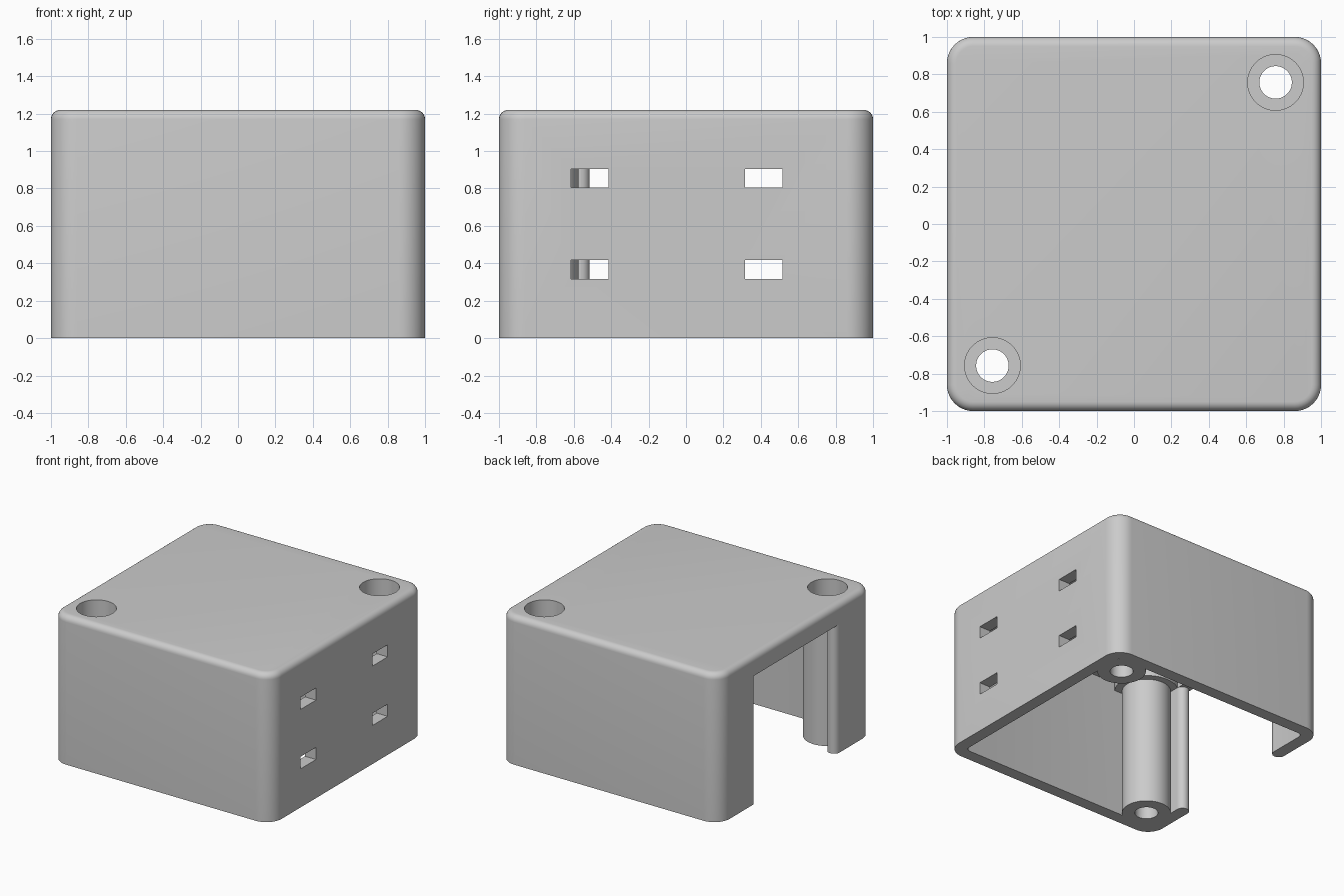
import bpy, bmesh, math

if "Cube" in bpy.data.objects:
    bpy.data.objects.remove(bpy.data.objects["Cube"])

W, CEIL, H = 0.9, 1.12, 1.22        # inner half width, ceiling, total height
SLOT_TOP = 1.055                    # top of the side opening
POSTS = [(0.757, 0.757), (-0.757, -0.757)]


def rounded_square(half, radius, steps):
    pts = []
    for i, (sx, sy) in enumerate([(1, 1), (-1, 1), (-1, -1), (1, -1)]):
        for k in range(steps + 1):
            a = math.pi / 2 * (i + k / steps)
            pts.append((sx * (half - radius) + radius * math.cos(a),
                        sy * (half - radius) + radius * math.sin(a)))
    return pts


def circle(center, radius, n=64):
    return [(center[0] + radius * math.cos(2 * math.pi * k / n),
             center[1] + radius * math.sin(2 * math.pi * k / n)) for k in range(n)]


def prism(name, pts, z0, z1, top_bevel=0):
    """Extrude a plan outline from z0 to z1, optionally rounding the top rim."""
    bm = bmesh.new()
    base = bm.faces.new([bm.verts.new((x, y, z0)) for x, y in pts])
    ext = bmesh.ops.extrude_face_region(bm, geom=[base])
    top = [g for g in ext["geom"] if isinstance(g, bmesh.types.BMVert)]
    bmesh.ops.translate(bm, verts=top, vec=(0, 0, z1 - z0))
    bmesh.ops.recalc_face_normals(bm, faces=bm.faces)
    if top_bevel:
        rim = [e for e in bm.edges if all(v.co.z > z1 - 1e-5 for v in e.verts)]
        bmesh.ops.bevel(bm, geom=rim, offset=top_bevel, segments=6,
                        profile=0.5, affect='EDGES')
    mesh = bpy.data.meshes.new(name)
    bm.to_mesh(mesh)
    bm.free()
    ob = bpy.data.objects.new(name, mesh)
    bpy.context.collection.objects.link(ob)
    return ob


def subtract(target, cutter):
    mod = target.modifiers.new("cut", 'BOOLEAN')
    mod.operation, mod.solver, mod.object = 'DIFFERENCE', 'EXACT', cutter
    bpy.context.view_layer.objects.active = target
    bpy.ops.object.modifier_apply(modifier=mod.name)
    bpy.data.objects.remove(cutter)


# Outer shell
shell = prism("enclosure_shell", rounded_square(1.0, 0.14, 10), 0, H, 0.05)

# Inner cavity, leaving the screw posts and their wider collars standing
cavity = prism("cavity", rounded_square(W, 0.04, 5), -0.1, CEIL)
for c in POSTS:
    subtract(cavity, prism("post", circle(c, 0.183), -0.2, 1.3))
    subtract(cavity, prism("collar", circle(c, 0.24), SLOT_TOP + 0.002, 1.3))
subtract(shell, cavity)

# Side opening on the left, with rounded wall ends
arc = [(-0.95 + 0.05 * math.cos(math.radians(a)), 0.565 - 0.05 * math.sin(math.radians(a)))
       for a in range(172, 0, -12)]
end = [(-1.1, arc[0][1])] + arc + [(-0.88, arc[-1][1])]
outline = end + [(x, -y) for x, y in reversed(end)]
subtract(shell, prism("side_opening", outline, -0.1, SLOT_TOP))

# Screw holes with counterbores
for c in POSTS:
    subtract(shell, prism("screw_hole", circle(c, 0.087, 48), -0.1, 1.4))
    subtract(shell, prism("counterbore", circle(c, 0.149), 1.06, 1.4))

# Four rectangular slots in the right wall
for y in (-0.515, 0.415):
    for z in (0.367, 0.855):
        box = [(0.8, y - 0.1), (1.1, y - 0.1), (1.1, y + 0.1), (0.8, y + 0.1)]
        subtract(shell, prism("wall_slot", box, z - 0.05, z + 0.05))

# Material and shading
grey = bpy.data.materials.new("light_grey")
grey.diffuse_color = (0.6, 0.6, 0.6, 1)
grey.use_nodes = True
grey.node_tree.nodes["Principled BSDF"].inputs["Base Color"].default_value = grey.diffuse_color
shell.data.materials.clear()
shell.data.materials.append(grey)
for p in shell.data.polygons:
    p.material_index = 0
bpy.ops.object.select_all(action='DESELECT')
shell.select_set(True)
bpy.context.view_layer.objects.active = shell
bpy.ops.object.shade_smooth_by_angle(angle=math.radians(30))
